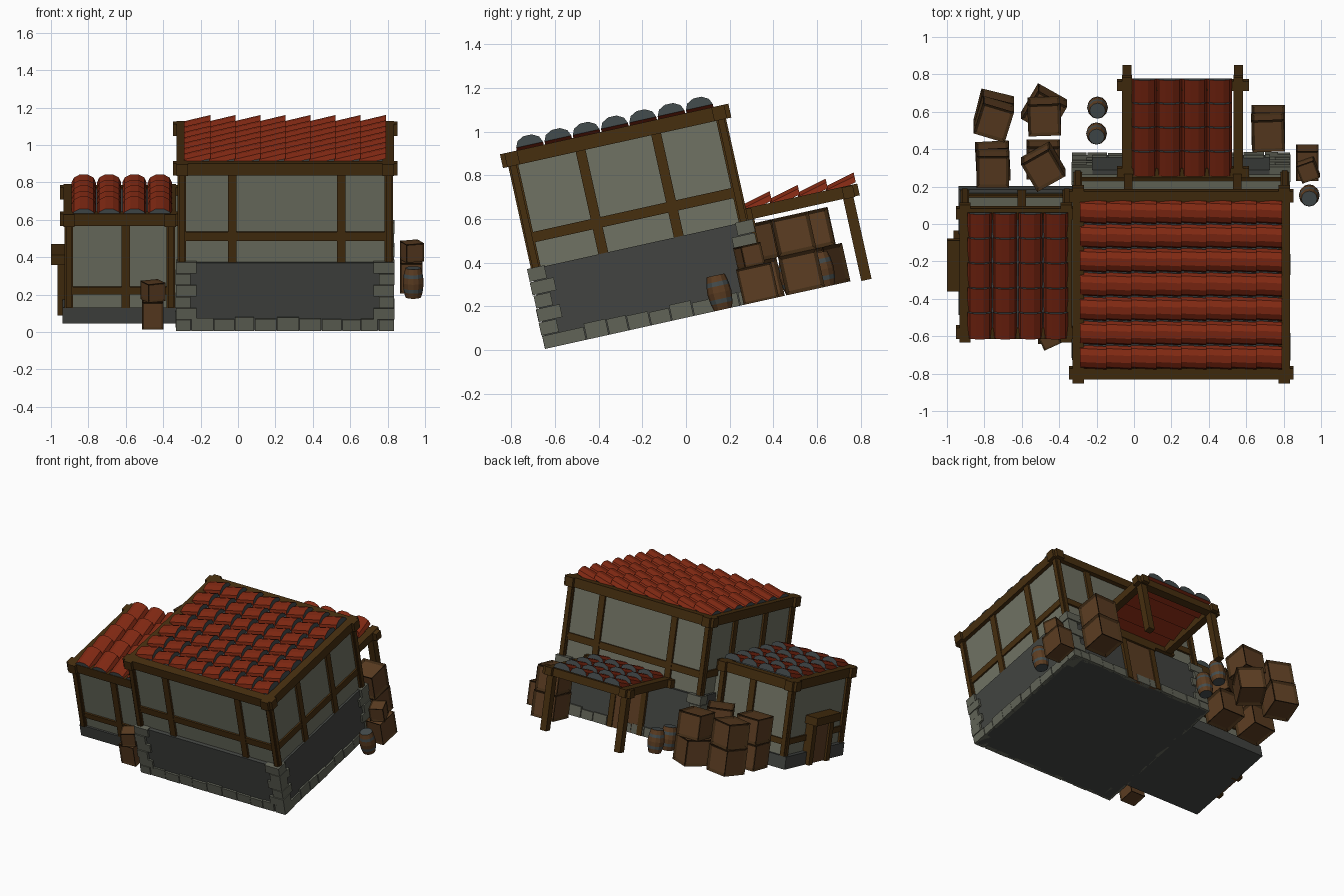
import bpy, bmesh, math, random
from mathutils import Matrix, Vector

random.seed(4)
if "Cube" in bpy.data.objects:
    bpy.data.objects.remove(bpy.data.objects["Cube"], do_unlink=True)

# The whole building leans back on sloping ground
TILT = Matrix.Translation((0, -0.031, 0.1416)) @ Matrix.Rotation(math.radians(12.5), 4, 'X')


def material(name, *srgb):
    """Flat material from display colour bytes, converted to linear."""
    colour = [((c / 255 + 0.055) / 1.055) ** 2.4 for c in srgb] + [1]
    mat = bpy.data.materials.new(name)
    mat.use_nodes = True
    mat.diffuse_color = colour
    node = next(n for n in mat.node_tree.nodes if n.type == 'BSDF_PRINCIPLED')
    node.inputs["Base Color"].default_value = colour
    return mat


PLASTER = material("plaster", 112, 114, 99)
STONE = material("dark_stone", 66, 68, 65)
BLOCK = material("light_stone", 97, 99, 87)
TIMBER = material("timber", 70, 46, 15)
TILE = material("red_tile", 128, 40, 18)
SLATE = material("slate", 68, 76, 77)
PANEL = material("crate_panel", 92, 61, 34)
FRAME = material("crate_frame", 64, 43, 21)


def finish(name, bm, *mats):
    bmesh.ops.recalc_face_normals(bm, faces=bm.faces)
    mesh = bpy.data.meshes.new(name)
    bm.to_mesh(mesh)
    bm.free()
    for mat in mats:
        mesh.materials.append(mat)
    obj = bpy.data.objects.new(name, mesh)
    bpy.context.collection.objects.link(obj)
    obj.matrix_world = TILT
    return obj


def cube(bm, x, y, z):
    """Add a box from (low, high) ranges on each axis."""
    ranges = (x, y, z)
    centre = Vector([(a + b) / 2 for a, b in ranges])
    size = Matrix.Diagonal([b - a for a, b in ranges] + [1])
    return bmesh.ops.create_cube(bm, size=1, matrix=Matrix.Translation(centre) @ size)


def boxes(name, mat, *parts):
    bm = bmesh.new()
    for part in parts:
        cube(bm, *part)
    return finish(name, bm, mat)


def around(c, half):
    return (c - half, c + half)


def ring(x, y, z, over, thick, tails=0.0):
    """Four beams around a rectangle, with ends running past the corners."""
    parts = []
    for side, edge in zip((-1, 1), y):
        parts.append(((x[0] - over - tails, x[1] + over + tails),
                      around(edge + side * (over - thick / 2), thick / 2), z))
    for side, edge in zip((-1, 1), x):
        parts.append((around(edge + side * (over - thick / 2), thick / 2),
                      (y[0] - over - tails, y[1] + over + tails), z))
    return parts


def timber_house(name, x, y, foot, mid, top, posts_x, posts_y):
    """Plaster walls with posts, a middle rail and a roof frame."""
    boxes(name + "_walls", PLASTER, (x, y, (foot, top[0] + 0.02)))
    posts, half = [], 0.023
    for px in (x[0], *posts_x, x[1]):
        posts += [(around(px, half), around(edge, 0.015), (foot, top[0])) for edge in y]
    for py in (y[0], *posts_y, y[1]):
        posts += [(around(edge, 0.015), around(py, half), (foot, top[0])) for edge in x]
    boxes(name + "_posts", TIMBER, *posts)
    boxes(name + "_rails", TIMBER, *ring(x, y, mid, 0.012, 0.03))
    boxes(name + "_roof_frame", TIMBER, *ring(x, y, top, 0.028, 0.06, 0.02))


def tile_roof(name, along, across, step, width, z, turn):
    """Rows of overlapping barrel tiles; turn swaps the run from y to x."""
    bm = bmesh.new()
    count = round((along[1] - along[0]) / step)
    length = (along[1] - along[0]) / count
    segs = 5
    for c in across:
        for i in range(count):
            start = along[0] + i * length
            loops = []
            for pos, base in ((start - 0.01, z - 0.015), (start + length, z + 0.02)):
                arc = []
                for k in range(segs + 1):
                    t = math.pi * k / segs
                    s = c + math.cos(t) * width / 2
                    h = base + math.sin(t) * 0.047
                    arc.append(bm.verts.new((pos, s, h) if turn else (s, pos, h)))
                loops.append(arc)
            low, high = loops
            for k in range(segs):
                bm.faces.new((low[k], low[k + 1], high[k + 1], high[k]))
            bm.faces.new((low[0], low[-1], high[-1], high[0]))
            bm.faces.new(low).material_index = 1
            bm.faces.new(high).material_index = 1
    finish(name, bm, TILE, SLATE)


def crate(name, x, y, z, size, angle, depth=None, height=None):
    """Framed box with a sunken panel on every face."""
    bm = bmesh.new()
    bmesh.ops.create_cube(bm, size=1)
    bmesh.ops.scale(bm, verts=bm.verts, vec=(size, depth or size, height or size))
    faces = list(bm.faces)
    bmesh.ops.inset_individual(bm, faces=faces, thickness=size * 0.13, depth=-size * 0.06)
    for face in faces:
        face.material_index = 1
    place = Matrix.Translation((x, y, z + (height or size) / 2))
    bm.transform(place @ Matrix.Rotation(math.radians(angle), 4, 'Z'))
    finish(name, bm, FRAME, PANEL)


def barrel(name, x, y):
    """Bulging staves with metal hoops and lid."""
    profile = [(0.042, 0), (0.05, 0.03), (0.053, 0.05), (0.056, 0.08),
               (0.053, 0.11), (0.05, 0.13), (0.042, 0.16)]
    sides = 12
    bm = bmesh.new()
    rings = [[bm.verts.new((x + r * math.cos(a), y + r * math.sin(a), z))
              for a in [math.tau * k / sides for k in range(sides)]] for r, z in profile]
    for i, (lower, upper) in enumerate(zip(rings, rings[1:])):
        for k in range(sides):
            n = (k + 1) % sides
            face = bm.faces.new((lower[k], lower[n], upper[n], upper[k]))
            face.material_index = int(i in (1, 4))
    for end in (rings[0], rings[-1]):
        bm.faces.new(end).material_index = 1
    finish(name, bm, PANEL, SLATE)


# Main house: stone ground floor, timber upper floor
MX, MY = (-0.30, 0.805), (-0.59, 0.385)
BX, BY = (-0.318, 0.82), (-0.615, 0.41)
boxes("main_base", STONE, (BX, BY, (0, 0.37)))
timber_house("main", MX, MY, 0.37, (0.487, 0.535), (0.85, 0.915), (-0.031, 0.551), (-0.274, 0.08))
boxes("main_roof_deck", SLATE, (MX, MY, (0.86, 0.9)))
tile_roof("main_roof_tiles", (-0.28, 0.79), [-0.496 + 0.1327 * i for i in range(7)],
          0.134, 0.126, 0.908, True)

# Corner stones in alternating lengths
quoins = []
for layer in range(6):
    for cx, sx in zip(BX, (1, -1)):
        for cy, sy in zip(BY, (1, -1)):
            long_x = 0.095 if layer % 2 else 0.065
            out = random.uniform(0.012, 0.018)
            xs = sorted((cx - sx * out, cx + sx * long_x))
            ys = sorted((cy - sy * out, cy + sy * (0.16 - long_x)))
            quoins.append((xs, ys, (layer * 0.063, layer * 0.063 + 0.06)))
boxes("corner_stones", BLOCK, *quoins)

# Course of stones along the foot of the walls
course = []
for (a, b), edges, swap in ((BX, BY, False), (BY, BX, True)):
    for edge in edges:
        pos = a + 0.07
        while pos < b - 0.08:
            wide = random.uniform(0.085, 0.12)
            run, face = (pos, min(pos + wide, b - 0.05)), around(edge, random.uniform(0.01, 0.016))
            height = (0, random.uniform(0.06, 0.075))
            course.append((face, run, height) if swap else (run, face, height))
            pos += wide + 0.004
boxes("foot_stones", BLOCK, *course)

# Lower annex on the right-hand side of the house
AX, AY = (-0.905, -0.36), (-0.435, 0.222)
boxes("annex_base", STONE, ((-0.937, -0.3), (-0.447, 0.24), (0, 0.087)))
timber_house("annex", AX, AY, 0.087, (0.16, 0.2), (0.538, 0.605), (-0.6,), ())
boxes("annex_link_wall", PLASTER, ((-0.38, -0.29), AY, (0.087, 0.56)))
boxes("annex_roof_deck", SLATE, (AX, AY, (0.55, 0.595)))
tile_roof("annex_roof_tiles", (-0.45, 0.232), [-0.825 + 0.1357 * i for i in range(4)],
          0.137, 0.13, 0.602, False)

# Annex door with a heavy lintel
boxes("annex_door_frame", TIMBER, ((-1.0, -0.9), (-0.265, 0.015), (0.28, 0.335)),
      *[((-0.965, -0.9), around(y, 0.022), (0, 0.28)) for y in (-0.225, -0.025)])
boxes("annex_door", PANEL, ((-0.95, -0.9), (-0.21, -0.04), (0.005, 0.28)))

# Back door of the main house
boxes("back_door_frame", TIMBER, ((0.08, 0.38), (0.4, 0.435), (0.34, 0.385)),
      *[(around(x, 0.02), (0.4, 0.43), (0, 0.34)) for x in (0.11, 0.35)])
boxes("back_door", PANEL, ((0.13, 0.33), (0.4, 0.422), (0, 0.34)))

# Open porch behind the house
porch = []
for x in (-0.038, 0.558):
    porch.append((around(x, 0.026), (0.38, 0.93), (0.375, 0.43)))
    porch.append((around(x, 0.024), (0.852, 0.9), (-0.01, 0.4)))
for y in (0.405, 0.882):
    porch.append(((-0.09, 0.615), around(y, 0.026), (0.372, 0.427)))
boxes("porch_frame", TIMBER, *porch)
tile_roof("porch_roof_tiles", (0.4, 0.925), [0.055 + 0.134 * i for i in range(4)],
          0.131, 0.134, 0.418, False)

# Stacked crates: x, y, lower turn, upper turn
stacks = [(0.717, 0.593, 0, 2), (-0.75, 0.665, -14, -17), (-0.755, 0.395, 3, 0),
          (-0.48, 0.68, -30, 2), (-0.485, 0.405, 0, 30)]
for i, (x, y, low, high) in enumerate(stacks):
    crate(f"crate_lower_{i}", x, y, 0, 0.18, low)
    crate(f"crate_upper_{i}", x, y, 0.18, 0.175, high)

# Small crates in front and beside the house
crate("front_crate_lower", -0.455, -0.535, 0, 0.115, 0, height=0.15)
crate("front_crate_upper", -0.455, -0.54, 0.15, 0.1, 25)
crate("side_crate_lower", 0.927, 0.385, 0, 0.12, 0, depth=0.165, height=0.165)
crate("side_crate_upper", 0.93, 0.375, 0.165, 0.1, 20)

# Barrels
for name, x, y in (("side_barrel", 0.937, 0.206), ("back_barrel_a", -0.195, 0.687),
                   ("back_barrel_b", -0.2, 0.545)):
    barrel(name, x, y)
